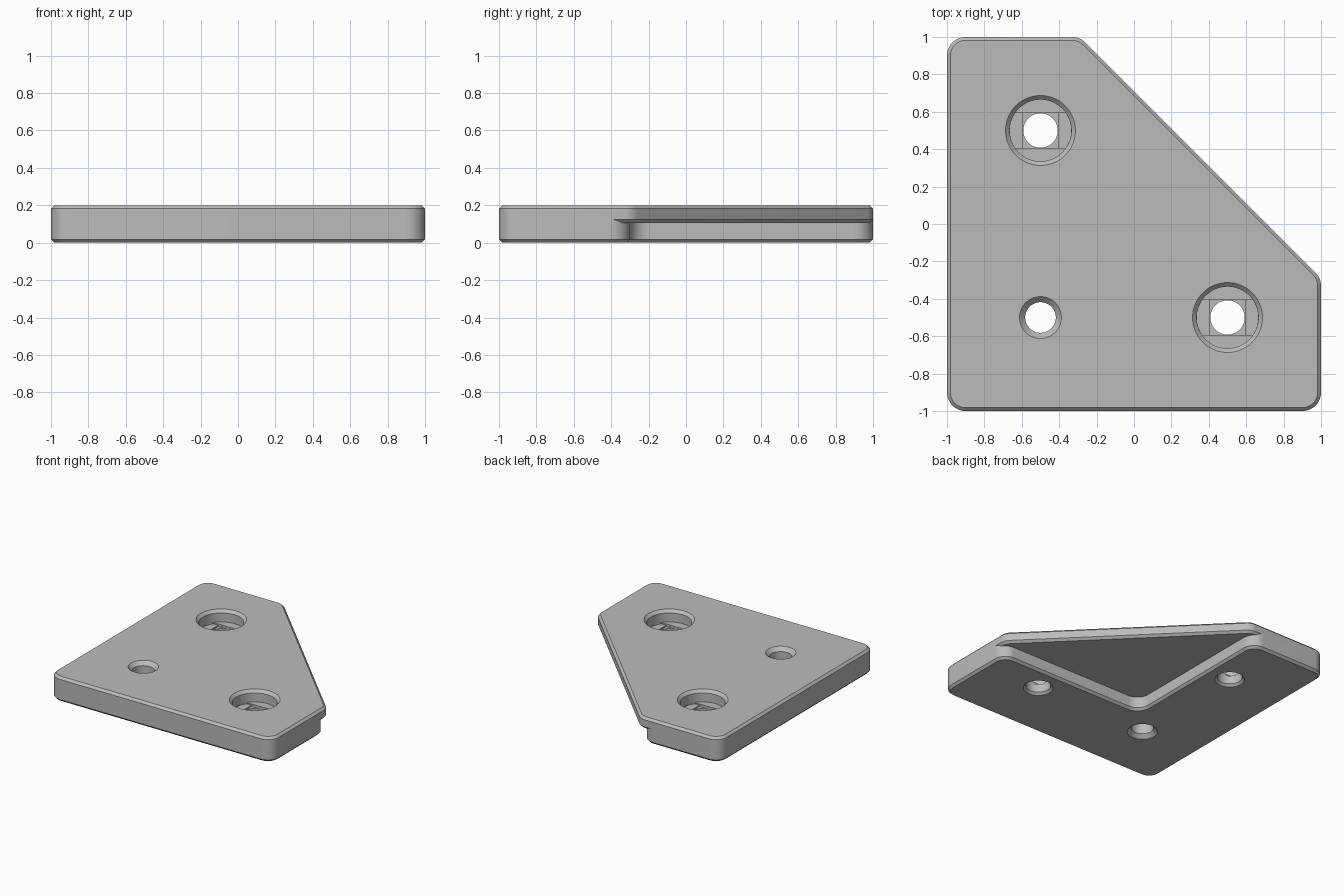
import bpy
import bmesh
import math
from mathutils import Vector

if "Cube" in bpy.data.objects:
    bpy.data.objects.remove(bpy.data.objects["Cube"], do_unlink=True)

HEIGHT = 0.2
CHAMFER = 0.018
FILLET = 0.1
LEDGE = 0.106      # underside of the web
ARM = -0.3         # inner edge of the two arms
CUT = 0.71         # diagonal edge: x + y = CUT
BOLT = 0.092

grey = bpy.data.materials.new("plain grey")
grey.use_nodes = True
grey.diffuse_color = (0.5, 0.5, 0.5, 1)
grey.node_tree.nodes["Principled BSDF"].inputs["Base Color"].default_value = (0.5, 0.5, 0.5, 1)


def rounded_outline(corners, inset):
    """Counter-clockwise outline moved inward, each corner turned into an arc."""
    points = []
    n = len(corners)
    for i in range(n):
        p = Vector(corners[i])
        a = (p - Vector(corners[i - 1])).normalized()
        b = (Vector(corners[(i + 1) % n]) - p).normalized()
        turn = math.atan2(a.x * b.y - a.y * b.x, a.dot(b))
        side = 1 if turn > 0 else -1
        normal = Vector((-a.y, a.x))
        centre = p - a * FILLET * math.tan(abs(turn) / 2) + normal * FILLET * side
        radius = FILLET - inset * side
        start = math.atan2(-normal.y * side, -normal.x * side)
        for k in range(13):
            angle = start + turn * k / 12
            points.append((centre.x + radius * math.cos(angle),
                           centre.y + radius * math.sin(angle)))
    return points


def circle(centre, radius):
    return [(centre[0] + radius * math.cos(math.tau * k / 64),
             centre[1] + radius * math.sin(math.tau * k / 64)) for k in range(64)]


def loft(name, levels):
    """Solid through a stack of matching outlines, given as (outline, z)."""
    bm = bmesh.new()
    rings = [[bm.verts.new((x, y, z)) for x, y in pts] for pts, z in levels]
    for low, high in zip(rings, rings[1:]):
        for i in range(len(low)):
            j = (i + 1) % len(low)
            bm.faces.new((low[i], low[j], high[j], high[i]))
    bm.faces.new(rings[0][::-1])
    bm.faces.new(rings[-1])
    bmesh.ops.recalc_face_normals(bm, faces=bm.faces)
    mesh = bpy.data.meshes.new(name)
    bm.to_mesh(mesh)
    bm.free()
    mesh.materials.append(grey)
    obj = bpy.data.objects.new(name, mesh)
    bpy.context.collection.objects.link(obj)
    return obj


def combine(target, tool, operation):
    bpy.context.view_layer.objects.active = target
    mod = target.modifiers.new("combine", 'BOOLEAN')
    mod.operation = operation
    mod.solver = 'EXACT'
    mod.object = tool
    bpy.ops.object.modifier_apply(modifier=mod.name)
    bpy.data.objects.remove(tool, do_unlink=True)


def box_outline(centre, half_x, half_y):
    x, y = centre
    return [(x - half_x, y - half_y), (x + half_x, y - half_y),
            (x + half_x, y + half_y), (x - half_x, y + half_y)]


# Upper five-sided web, chamfered above and below
web = [(-1, -1), (1, -1), (1, CUT - 1), (CUT - 1, 1), (-1, 1)]
bracket = loft("corner_bracket", [
    (rounded_outline(web, CHAMFER), LEDGE),
    (rounded_outline(web, 0), LEDGE + CHAMFER),
    (rounded_outline(web, 0), HEIGHT - CHAMFER),
    (rounded_outline(web, CHAMFER), HEIGHT)])

# Lower L of two arms, chamfered around the foot
arms = [(-1, -1), (1, -1), (1, ARM), (ARM, ARM), (ARM, 1), (-1, 1)]
foot = loft("arms", [
    (rounded_outline(arms, CHAMFER), 0),
    (rounded_outline(arms, 0), CHAMFER),
    (rounded_outline(arms, 0), LEDGE + CHAMFER * 1.6)])
combine(bracket, foot, 'UNION')


def drill(centre, profile):
    tool = loft("drill", [(circle(centre, r), z) for r, z in profile])
    combine(bracket, tool, 'DIFFERENCE')


# Plain hole in the elbow, countersunk on both faces
drill((-0.5, -0.5), [(0.122, -0.01), (0.082, 0.03), (0.082, HEIGHT - 0.03), (0.122, HEIGHT + 0.01)])

# Counterbored bolt holes at the arm ends, with stepped seats
BORE = 0.165
FLOOR = 0.105
STEP = 0.01
for spot in ((-0.5, 0.5), (0.5, -0.5)):
    drill(spot, [(BORE, FLOOR), (BORE, HEIGHT - 0.022), (BORE + 0.032, HEIGHT + 0.01)])
    # slot across the seat, trimmed to the bore
    slot = loft("slot", [(box_outline(spot, 0.3, BOLT + 0.001), FLOOR - STEP),
                         (box_outline(spot, 0.3, BOLT + 0.001), FLOOR + 0.02)])
    trim = loft("trim", [(circle(spot, BORE - 0.0005), 0), (circle(spot, BORE - 0.0005), HEIGHT)])
    combine(slot, trim, 'INTERSECT')
    combine(bracket, slot, 'DIFFERENCE')
    square = box_outline(spot, BOLT + 0.001, BOLT + 0.0005)
    combine(bracket, loft("square", [(square, FLOOR - 2 * STEP), (square, FLOOR + 0.01)]), 'DIFFERENCE')
    drill(spot, [(BOLT + 0.028, -0.01), (BOLT, CHAMFER), (BOLT, FLOOR + 0.01)])

# Smooth fillets and bores, sharp chamfer edges
bpy.ops.object.select_all(action='DESELECT')
bracket.select_set(True)
bpy.context.view_layer.objects.active = bracket
bpy.ops.object.shade_smooth_by_angle(angle=math.radians(25))
